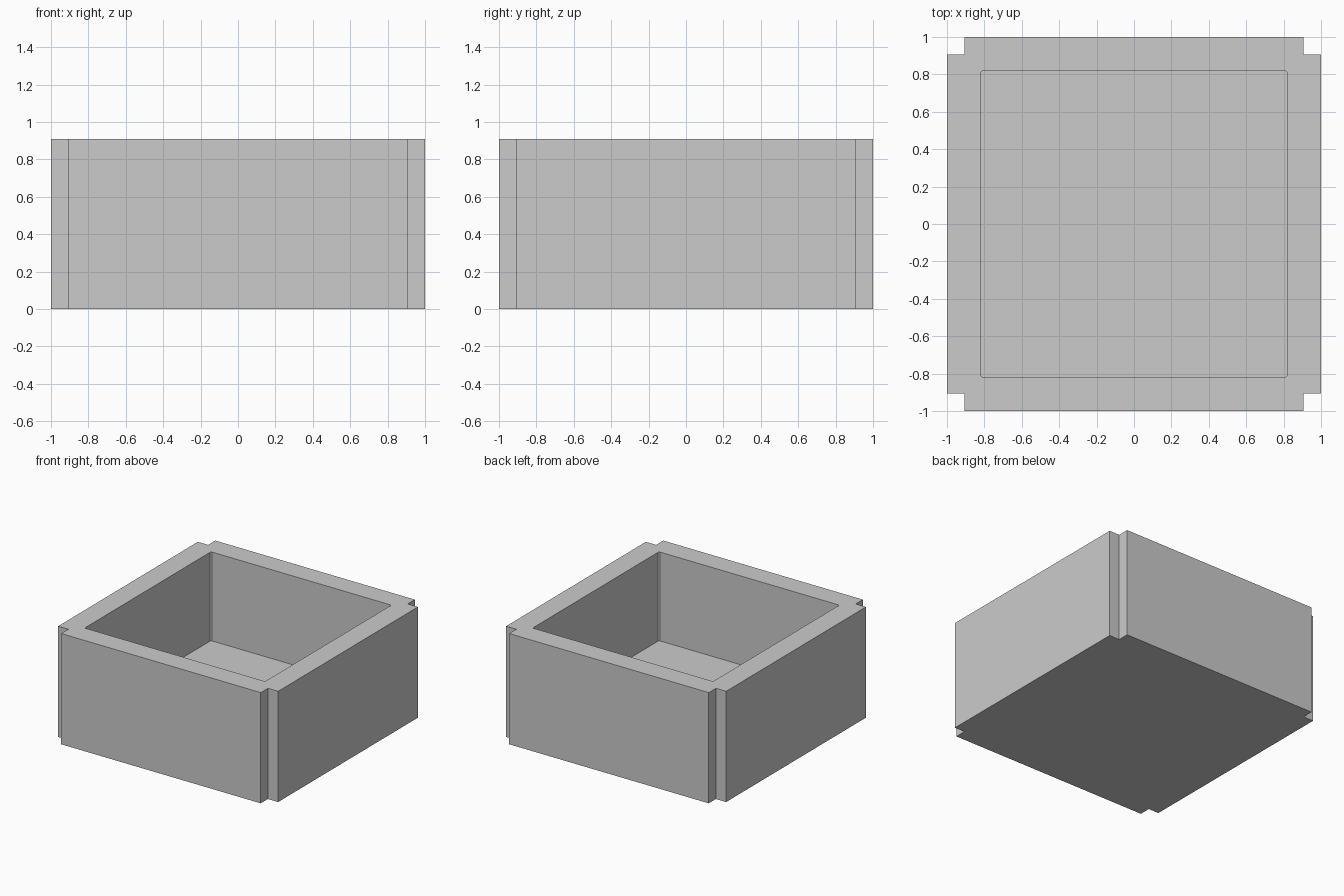
import bpy
import bmesh

cube = bpy.data.objects.get("Cube")
if cube:
    bpy.data.objects.remove(cube, do_unlink=True)

HEIGHT = 0.91
FLOOR = 0.18
HALF = 1.0
NOTCH = 0.907     # where the corner notches start
CAVITY = 0.82     # half width of the hollow
CHAMFER = 0.01

grey = bpy.data.materials.new("plain grey")
grey.use_nodes = True
colour = (0.6, 0.6, 0.6, 1)
grey.diffuse_color = colour
grey.node_tree.nodes["Principled BSDF"].inputs["Base Color"].default_value = colour


def prism(name, corner, bottom, top):
    """Extrude an outline made by turning one corner's points four times."""
    outline = []
    for _ in range(4):
        outline += corner
        corner = [(-y, x) for x, y in corner]
    bm = bmesh.new()
    base = bm.faces.new([bm.verts.new((x, y, bottom)) for x, y in outline])
    raised = bmesh.ops.extrude_face_region(bm, geom=[base], use_keep_orig=True)["geom"]
    verts = [v for v in raised if isinstance(v, bmesh.types.BMVert)]
    bmesh.ops.translate(bm, verts=verts, vec=(0, 0, top - bottom))
    bmesh.ops.recalc_face_normals(bm, faces=bm.faces)
    mesh = bpy.data.meshes.new(name)
    bm.to_mesh(mesh)
    bm.free()
    mesh.materials.append(grey)
    obj = bpy.data.objects.new(name, mesh)
    bpy.context.collection.objects.link(obj)
    return obj


# Outer block with a square notch down each corner
box = prism("open_box", [(HALF, NOTCH), (NOTCH, NOTCH), (NOTCH, HALF)], 0, HEIGHT)

# Hollow with slightly eased corners
inner = CAVITY - CHAMFER
cutter = prism("hollow_cutter", [(CAVITY, inner), (inner, CAVITY)], FLOOR, HEIGHT + 0.2)
cutter.hide_render = True

cut = box.modifiers.new("hollow", 'BOOLEAN')
cut.operation = 'DIFFERENCE'
cut.solver = 'EXACT'
cut.object = cutter
bpy.context.view_layer.objects.active = box
bpy.ops.object.modifier_apply(modifier=cut.name)
bpy.data.objects.remove(cutter, do_unlink=True)
